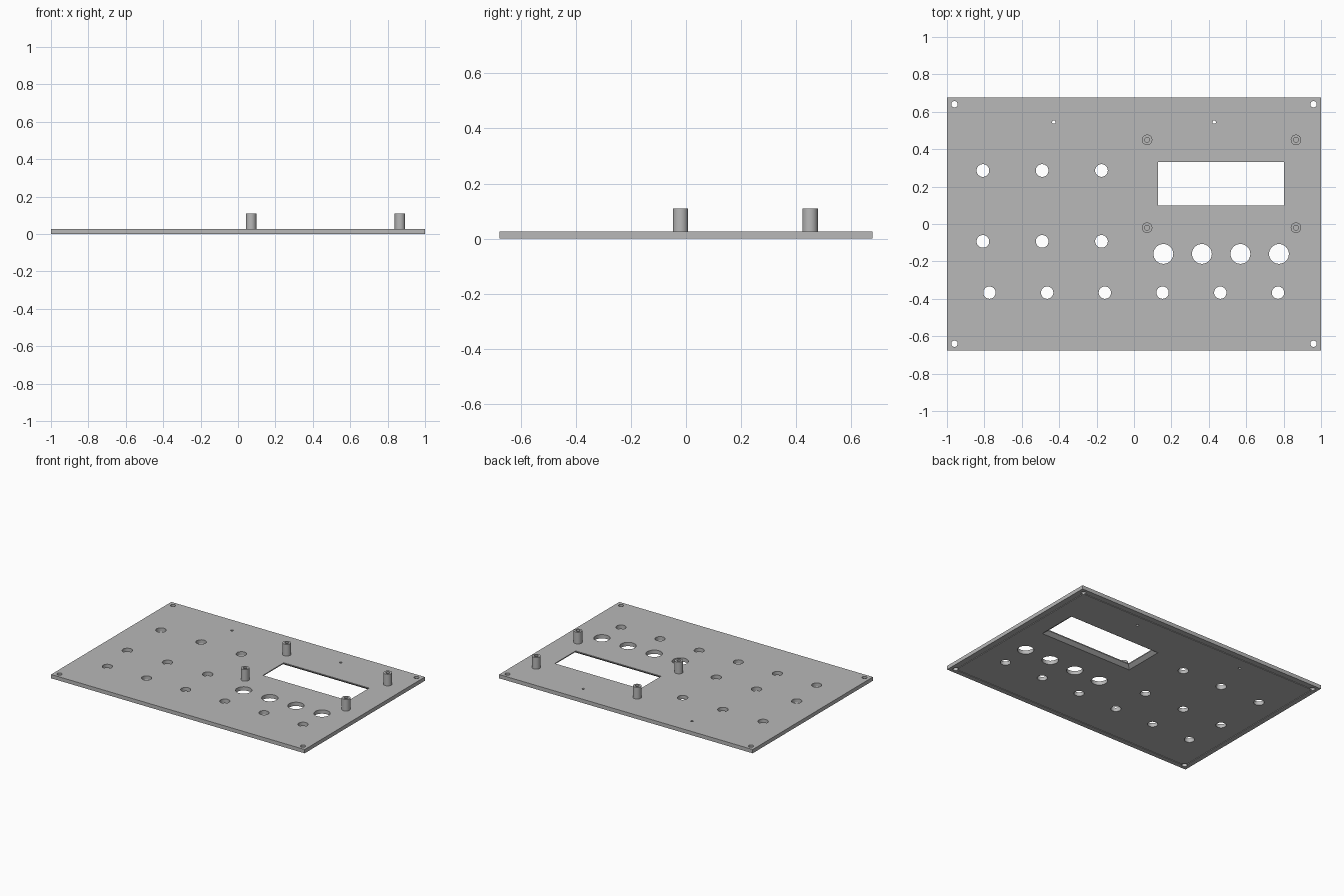
import bpy, bmesh, math

if "Cube" in bpy.data.objects:
    bpy.data.objects.remove(bpy.data.objects["Cube"])

HALF_X, HALF_Y, THICK = 1.0, 0.677, 0.027
TOP = 0.11

grey = bpy.data.materials.new("plastic_grey")
grey.diffuse_color = (0.48, 0.48, 0.48, 1)
grey.use_nodes = True
grey.node_tree.nodes["Principled BSDF"].inputs["Base Color"].default_value = grey.diffuse_color


def circle(x, y, z, r, n=32):
    return [(x + r * math.cos(2 * math.pi * i / n),
             y + r * math.sin(2 * math.pi * i / n), z) for i in range(n)]


def rect(x0, x1, y0, y1, z):
    return [(x0, y0, z), (x1, y0, z), (x1, y1, z), (x0, y1, z)]


def loft(bm, loops, ring=False):
    """Bridge a stack of loops; cap the ends, or join last to first for a ring."""
    vs = [[bm.verts.new(p) for p in loop] for loop in loops]
    pairs = list(zip(vs, vs[1:])) + ([(vs[-1], vs[0])] if ring else [])
    for a, b in pairs:
        n = len(a)
        for i in range(n):
            j = (i + 1) % n
            bm.faces.new((a[i], a[j], b[j], b[i]))
    if not ring:
        bm.faces.new(vs[0][::-1])
        bm.faces.new(vs[-1])


def make_object(name, bm):
    bmesh.ops.recalc_face_normals(bm, faces=bm.faces)
    mesh = bpy.data.meshes.new(name)
    bm.to_mesh(mesh)
    bm.free()
    mesh.materials.append(grey)
    obj = bpy.data.objects.new(name, mesh)
    bpy.context.collection.objects.link(obj)
    return obj


def activate(obj):
    bpy.ops.object.select_all(action='DESELECT')
    obj.select_set(True)
    bpy.context.view_layer.objects.active = obj


def cut(obj, bm):
    cutter = make_object("cutter", bm)
    cutter.hide_render = True
    mod = obj.modifiers.new("cut", 'BOOLEAN')
    mod.operation, mod.solver, mod.object = 'DIFFERENCE', 'EXACT', cutter
    activate(obj)
    bpy.ops.object.modifier_apply(modifier=mod.name)
    bpy.data.objects.remove(cutter)


# Flat panel
bm = bmesh.new()
loft(bm, [rect(-HALF_X, HALF_X, -HALF_Y, HALF_Y, z) for z in (0, THICK)])
panel = make_object("panel", bm)

# Shallow border groove on the underside
bm = bmesh.new()
loops = []
for inset, z in ((0.034, -0.01), (0.034, 0.004), (0.046, 0.004), (0.046, -0.01)):
    x, y = HALF_X - inset, HALF_Y - inset
    loops.append(rect(-x, x, -y, y, z))
loft(bm, loops, ring=True)
cut(panel, bm)

# Round through holes: (x, y, radius)
holes = [(x, y, 0.034) for x in (-0.808, -0.491, -0.174) for y in (0.286, -0.093)]
holes += [(-0.773 + 0.3086 * i, -0.367, 0.033) for i in range(6)]      # lower row
holes += [(0.157 + 0.206 * i, -0.16, 0.053) for i in range(4)]         # large holes
holes += [(sx * 0.96, sy * 0.64, 0.017) for sx in (-1, 1) for sy in (-1, 1)]
holes += [(sx * 0.429, 0.545, 0.009) for sx in (-1, 1)]                # pin holes
bm = bmesh.new()
for x, y, r in holes:
    loft(bm, [circle(x, y, z, r) for z in (-0.02, THICK + 0.02)])

# Display window, flared toward the underside
x0, x1, y0, y1 = 0.128, 0.802, 0.098, 0.332
loft(bm, [rect(x0 - f, x1 + f, y0 - f, y1 + f, z)
          for f, z in ((0.027, -0.01), (0.027, 0), (0, 0.02), (0, THICK + 0.02))])
cut(panel, bm)
activate(panel)
bpy.ops.object.shade_smooth_by_angle(angle=math.radians(30))

# Hollow standoffs around the window
for i, (x, y) in enumerate((x, y) for x in (0.07, 0.866) for y in (-0.02, 0.45)):
    bm = bmesh.new()
    loft(bm, [circle(x, y, z, r) for r, z in
              ((0.028, THICK - 0.002), (0.028, TOP), (0.013, TOP), (0.013, THICK - 0.002))],
         ring=True)
    post = make_object(f"standoff_{i + 1}", bm)
    activate(post)
    bpy.ops.object.shade_smooth_by_angle(angle=math.radians(30))
